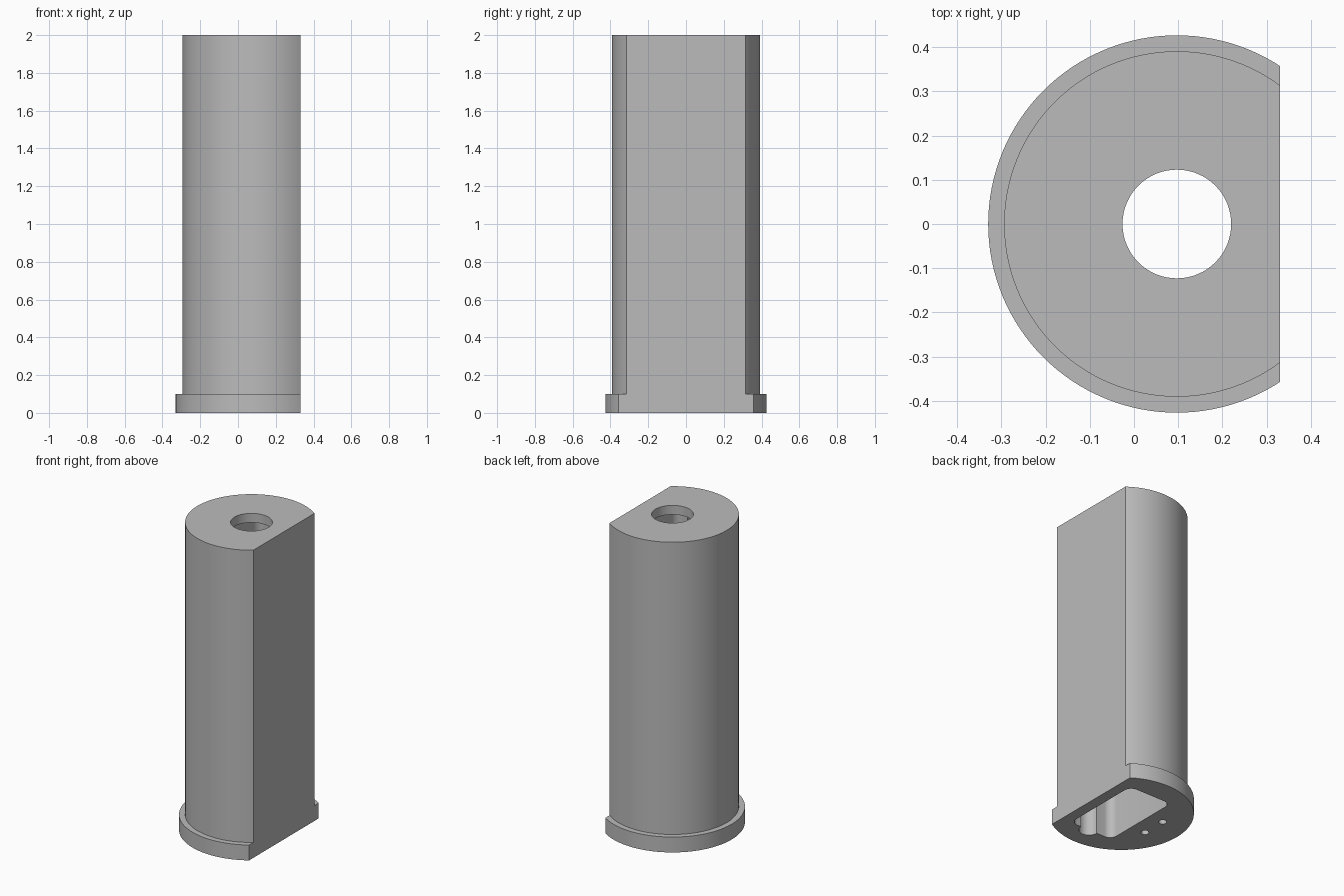
import bpy, bmesh
from math import pi, sin, cos, radians

if "Cube" in bpy.data.objects:
    bpy.data.objects.remove(bpy.data.objects["Cube"])

CX = 0.097        # axis of the round body
FLAT_X = 0.33     # position of the flat side

grey = bpy.data.materials.new("plain grey")
grey.use_nodes = True
grey.diffuse_color = (0.5, 0.5, 0.5, 1)
grey.node_tree.nodes["Principled BSDF"].inputs["Base Color"].default_value = (0.5, 0.5, 0.5, 1)


def finish(name, bm):
    bmesh.ops.recalc_face_normals(bm, faces=bm.faces)
    mesh = bpy.data.meshes.new(name)
    bm.to_mesh(mesh)
    bm.free()
    mesh.materials.append(grey)
    obj = bpy.data.objects.new(name, mesh)
    bpy.context.collection.objects.link(obj)
    return obj


def prism(name, outline, z0, z1):
    bm = bmesh.new()
    face = bm.faces.new([bm.verts.new((x, y, z0)) for x, y in outline])
    top = bmesh.ops.extrude_face_region(bm, geom=[face])["geom"]
    verts = [v for v in top if isinstance(v, bmesh.types.BMVert)]
    bmesh.ops.translate(bm, verts=verts, vec=(0, 0, z1 - z0))
    return finish(name, bm)


def circle(x, y, r, n=48):
    return [(x + r * cos(2 * pi * i / n), y + r * sin(2 * pi * i / n)) for i in range(n)]


def rounded_rect(x0, x1, y0, y1, r, n=8):
    corners = [(x1 - r, y1 - r), (x0 + r, y1 - r), (x0 + r, y0 + r), (x1 - r, y0 + r)]
    return [(cx + r * cos(pi / 2 * (k + i / n)), cy + r * sin(pi / 2 * (k + i / n)))
            for k, (cx, cy) in enumerate(corners) for i in range(n + 1)]


def lathe(name, profile, n=128):
    bm = bmesh.new()
    rings = [[bm.verts.new((x, y, z)) for x, y in circle(CX, 0, r, n)] for r, z in profile]
    for a, b in zip(rings, rings[1:]):
        for i in range(n):
            j = (i + 1) % n
            bm.faces.new((a[i], a[j], b[j], b[i]))
    bm.faces.new(rings[0])
    bm.faces.new(rings[-1])
    return finish(name, bm)


# Round housing with a flange at the foot
housing = lathe("housing", [(0.427, 0), (0.427, 0.1), (0.391, 0.1), (0.391, 2)])

# Flat side, inner cavity, cable groove, top hole and screw holes
cutters = [
    prism("flat_cutter", [(FLAT_X, -1), (1, -1), (1, 1), (FLAT_X, 1)], -0.5, 2.5),
    prism("cavity_cutter", rounded_rect(-0.05, 0.26, -0.27, 0.275, 0.05), -0.1, 1.94),
    prism("groove_cutter", circle(0.12, -0.27, 0.06), -0.15, 1.935),
    prism("top_hole_cutter", circle(CX, 0, 0.123, 64), 1.8, 2.1),
]
for side in (-1, 1):
    cutters.append(prism("screw_hole_cutter", circle(-0.152, side * 0.081, 0.024, 24), -0.1, 0.2))

bpy.context.view_layer.objects.active = housing
for cutter in cutters:
    cutter.hide_render = True
    mod = housing.modifiers.new(cutter.name, "BOOLEAN")
    mod.operation = "DIFFERENCE"
    mod.solver = "EXACT"
    mod.object = cutter
    bpy.ops.object.modifier_apply(modifier=mod.name)
for cutter in cutters:
    bpy.data.objects.remove(cutter)

# Smooth the curved walls and keep the rims sharp
bpy.ops.object.select_all(action="DESELECT")
housing.select_set(True)
bpy.ops.object.shade_smooth_by_angle(angle=radians(30))
